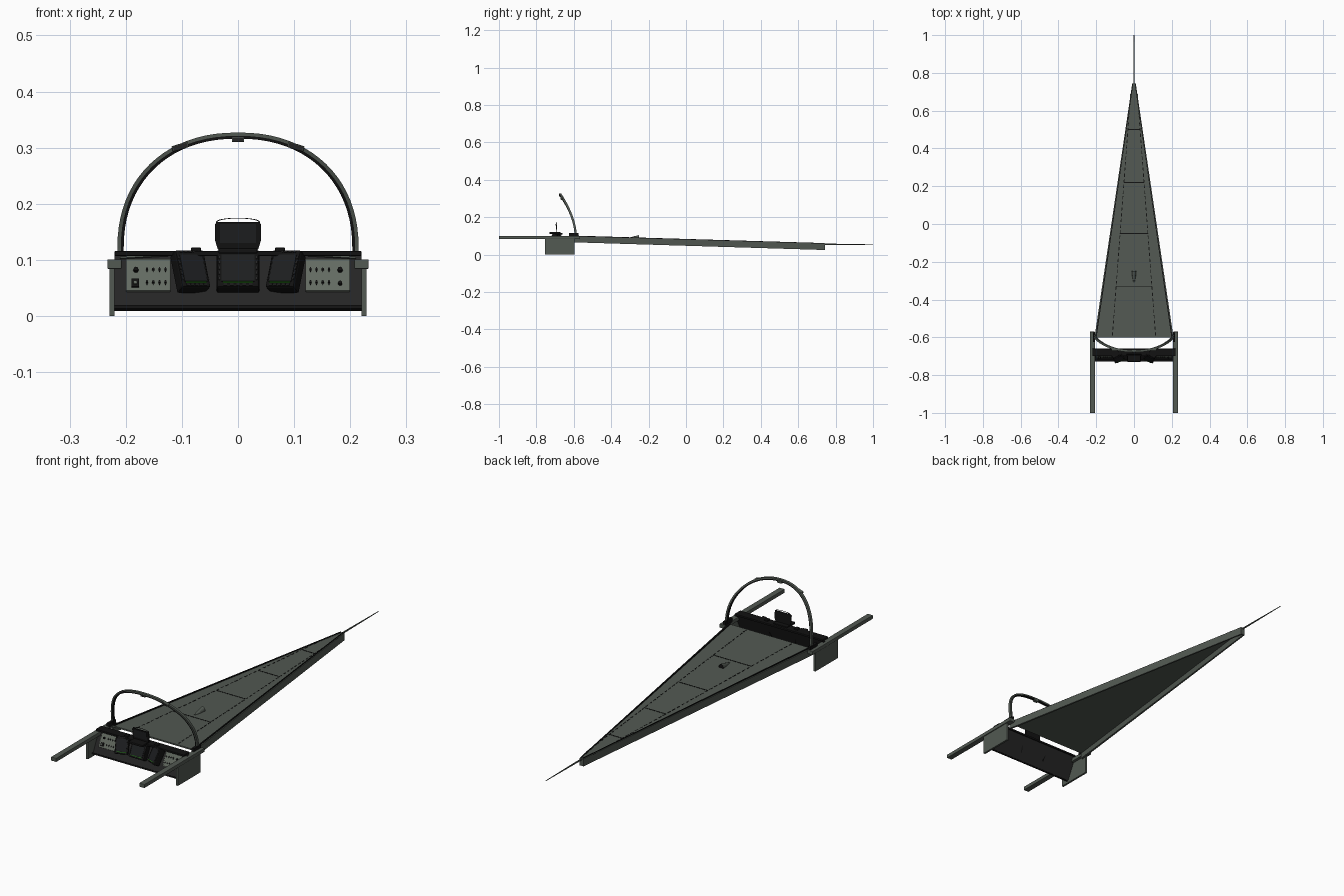
import bpy, bmesh, math
from mathutils import Vector, Matrix, Euler

if "Cube" in bpy.data.objects:
    bpy.data.objects.remove(bpy.data.objects["Cube"])


def material(name, r, g, b):
    m = bpy.data.materials.new(name)
    m.use_nodes = True
    m.diffuse_color = (r, g, b, 1)
    bsdf = m.node_tree.nodes["Principled BSDF"]
    bsdf.inputs["Base Color"].default_value = (r, g, b, 1)
    bsdf.inputs["Roughness"].default_value = 0.7
    return m


GREEN = material("grey green", 0.085, 0.1, 0.085)
CONSOLE = material("light grey green", 0.125, 0.145, 0.12)
BLACK = material("black", 0.006, 0.006, 0.006)
DARK = material("dark grey", 0.018, 0.018, 0.018)
SCREEN = material("screen grey", 0.012, 0.013, 0.014)
LIGHT = material("green light", 0.02, 0.2, 0.01)


def finish(name, bm, mat):
    bmesh.ops.recalc_face_normals(bm, faces=bm.faces)
    me = bpy.data.meshes.new(name)
    bm.to_mesh(me)
    bm.free()
    me.materials.append(mat)
    ob = bpy.data.objects.new(name, me)
    bpy.context.collection.objects.link(ob)
    return ob


def box(name, size, loc, mat, rot=(0, 0, 0), bevel=0):
    bm = bmesh.new()
    bmesh.ops.create_cube(bm, size=1)
    bmesh.ops.scale(bm, vec=size, verts=bm.verts)
    ob = finish(name, bm, mat)
    ob.location, ob.rotation_euler = loc, rot
    if bevel:
        mod = ob.modifiers.new("bevel", "BEVEL")
        mod.width, mod.segments = bevel, 2
    return ob


def loft(name, rings, mat):
    bm = bmesh.new()
    rows = [[bm.verts.new(p) for p in ring] for ring in rings]
    n = len(rows[0])
    for a, b in zip(rows, rows[1:]):
        for i in range(n):
            bm.faces.new((a[i], a[(i + 1) % n], b[(i + 1) % n], b[i]))
    bm.faces.new(rows[0])
    bm.faces.new(rows[-1])
    return finish(name, bm, mat)


def section(y, x0, x1, z0, z1):
    return [(x0, y, z0), (x1, y, z0), (x1, y, z1), (x0, y, z1)]


def knob(name, r, depth, loc, mat, rot):
    bm = bmesh.new()
    bmesh.ops.create_cone(bm, cap_ends=True, segments=12, radius1=r,
                          radius2=r * 0.8, depth=depth,
                          matrix=Matrix.Rotation(math.pi / 2, 4, "X"))
    ob = finish(name, bm, mat)
    ob.location, ob.rotation_euler = loc, rot


# Nose: thin deck with hanging side walls
BACK, TIP = -0.6, 0.74


def deck_z(y):
    return 0.097 - (y - BACK) * 0.029


def at(y, base, tip):
    return base + (tip - base) * (y - BACK) / (TIP - BACK)


loft("nose_deck", [section(BACK, -0.2, 0.2, 0.091, 0.097),
                   section(TIP, -0.006, 0.006, 0.052, 0.058)], GREEN)
box("nose_tip_cap", (0.02, 0.008, 0.033), (0, TIP, 0.0415), GREEN)
for s, side in ((1, "left"), (-1, "right")):
    loft(side + "_nose_wall", [section(BACK, s * 0.2, s * 0.209, 0.066, 0.098),
                               section(TIP, s * 0.003, s * 0.01, 0.025, 0.059)], GREEN)
    loft(side + "_nose_edge_seal", [section(BACK, s * 0.198, s * 0.204, 0.097, 0.102),
                                    section(TIP, s * 0.004, s * 0.007, 0.058, 0.062)], BLACK)
    # Dashed seams along the deck
    y = BACK + 0.01
    while y < 0.69:
        loft(side + "_deck_seam", [
            section(v, s * (at(v, 0.115, 0.014) - 0.002), s * (at(v, 0.115, 0.014) + 0.002),
                    deck_z(v), deck_z(v) + 0.0008) for v in (y, y + 0.018)], BLACK)
        y += 0.03
for y in (-0.33, -0.05, 0.22, 0.5):
    box("deck_cross_seam", (2 * at(y, 0.115, 0.014), 0.004, 0.002), (0, y, deck_z(y)), BLACK)

# Deck scoop, open toward the tip
rings = []
for y, w, h in ((-0.31, 0.003, 0.001), (-0.28, 0.009, 0.01), (-0.25, 0.012, 0.018)):
    rings.append([(w * math.cos(a), y, deck_z(y) + h * math.sin(a))
                  for a in [math.pi * i / 8 for i in range(9)]])
scoop = loft("deck_scoop", rings, GREEN)
scoop.data.materials.append(BLACK)
for p in scoop.data.polygons:
    if p.normal.y > 0.9:
        p.material_index = 1

# Tip probe
loft("nose_probe", [[(r * math.cos(i * math.pi / 4), y, 0.055 + r * math.sin(i * math.pi / 4))
                     for i in range(8)] for y, r in ((TIP, 0.004), (0.85, 0.003), (1.0, 0.0015))], GREEN)

# Side rails and side panels
for s, side in ((1, "left"), (-1, "right")):
    box(side + "_rail", (0.026, 0.43, 0.017), (s * 0.22, -0.785, 0.0925), GREEN, bevel=0.002)
    box(side + "_side_panel", (0.009, 0.16, 0.088), (s * 0.2245, -0.675, 0.044), GREEN)
    box(side + "_rail_bracket", (0.012, 0.05, 0.02), (s * 0.212, -0.6, 0.105), BLACK)

# Sloped instrument board
TILT = -math.atan2(0.048, 0.098)
ROT = (TILT, 0, 0)
OUT = Euler(ROT).to_matrix() @ Vector((0, -1, 0))


def on_board(x, z, out=0.0):
    return Vector((x, -0.72 + (z - 0.012) * 0.49, z)) + OUT * out


box("instrument_board", (0.44, 0.008, 0.108), on_board(0, 0.062, -0.004), DARK, ROT)
box("board_bottom_lip", (0.44, 0.012, 0.006), on_board(0, 0.013, 0.002), BLACK, ROT)
box("board_hood", (0.44, 0.04, 0.009), (0, -0.68, 0.1115), BLACK, bevel=0.002)

for s, side in ((1, "left"), (-1, "right")):
    box(side + "_hood_trim", (0.1, 0.004, 0.003), on_board(s * 0.16, 0.104, 0.006),
        GREEN, (TILT, s * 0.06, 0))
    box(side + "_hood_knob", (0.018, 0.02, 0.008), (s * 0.075, -0.685, 0.118), BLACK, bevel=0.002)

    # Switch console
    box(side + "_console", (0.08, 0.006, 0.064), on_board(s * 0.16, 0.071, 0.003),
        CONSOLE, ROT, 0.002)
    knob(side + "_console_dial", 0.005, 0.008, on_board(s * 0.182, 0.079, 0.008), BLACK, ROT)
    if s > 0:
        knob("left_lower_dial", 0.004, 0.008, on_board(0.182, 0.055, 0.008), BLACK, ROT)
    else:
        box("right_gauge", (0.014, 0.006, 0.016), on_board(-0.183, 0.055, 0.007), BLACK, ROT)
        knob("right_gauge_face", 0.004, 0.004, on_board(-0.183, 0.055, 0.011), CONSOLE, ROT)
    for z in (0.08, 0.057):
        for i in range(4):
            x = s * (0.129 + i * 0.011)
            box(side + "_switch_slot", (0.0015, 0.002, 0.009), on_board(x, z, 0.0065), BLACK, ROT)
            box(side + "_switch", (0.004, 0.005, 0.003), on_board(x, z, 0.008), DARK, ROT)


# Display units: frame, glass, bezel keys and lit strip
def display(name, x, z, out, w, h, turn):
    rot = Euler((TILT, 0, turn))
    m = rot.to_matrix()
    c = on_board(x, z, out)

    def part(label, size, u, v, depth, mat, bevel=0):
        box(name + label, size, c + m @ Vector((u, -depth, v)), mat, rot, bevel)

    part("_frame", (w, 0.028, h), 0, 0, 0, BLACK, 0.004)
    part("_glass", (w * 0.78, 0.002, h * 0.72), 0, 0, 0.0145, SCREEN)
    part("_lit_strip", (w * 0.7, 0.002, 0.0022), 0, -h * 0.385, 0.0145, LIGHT)
    for i in range(-2, 3):
        for s in (-1, 1):
            part("_side_key", (0.003, 0.003, 0.005), s * w * 0.44, i * h * 0.14, 0.0145, DARK)
            part("_row_key", (0.006, 0.003, 0.003), i * w * 0.15, s * h * 0.44, 0.0145, DARK)


display("centre_display", 0, 0.074, 0.012, 0.076, 0.074, 0)
display("left_display", 0.085, 0.073, 0.014, 0.056, 0.074, -0.42)
display("right_display", -0.085, 0.073, 0.014, 0.056, 0.074, 0.42)

# Sight plate above the hood with a thin wire hoop
box("sight_base", (0.07, 0.06, 0.01), (0, -0.7, 0.116), BLACK, bevel=0.003)
loft("sight_plate", [[(x, y - (z - 0.12) * 0.05, z) for x, z in
                      ((-0.036, 0.119), (0.036, 0.119), (0.041, 0.135), (0.041, 0.163),
                       (0.037, 0.168), (-0.037, 0.168), (-0.041, 0.163), (-0.041, 0.135))]
                     for y in (-0.693, -0.689)], BLACK)
box("sight_glass", (0.064, 0.001, 0.034), (0, -0.6955, 0.147), SCREEN, (0.05, 0, 0))
hoop = []
for i in range(13):
    a = math.pi * i / 12
    x, z = 0.04 * math.cos(a), 0.164 + 0.011 * math.sin(a) ** 0.6
    hoop.append([(x, -0.693, z), (x, -0.691, z), (x * 0.97, -0.691, z - 0.0012),
                 (x * 0.97, -0.693, z - 0.0012)])
loft("sight_hoop", hoop, BLACK)


# Canopy arch, leaning back over the board
def arch_y(z):
    return -0.59 - 0.085 * max(0, (z - 0.1) / 0.23) ** 1.8


def arch(name, r0, r1, half, mat):
    path = [(0.215, 0.095)]
    for i in range(41):
        c, s = math.cos(math.pi * i / 40), max(0, math.sin(math.pi * i / 40))
        path.append((math.copysign(abs(c) ** 0.91, c) * 0.215, 0.12 + 0.207 * s ** 0.91))
    path.append((-0.215, 0.095))
    rings = []
    for x, z in path:
        y, ring = arch_y(z), []
        for r, dy in ((r0, -half), (r0, half), (r1, half), (r1, -half)):
            k = 1 - r / 0.21
            ring.append((x * k, y + dy, 0.12 + (z - 0.12) * k if z > 0.12 else z))
        rings.append(ring)
    loft(name, rings, mat)


arch("canopy_arch", 0, 0.006, 0.006, GREEN)
arch("canopy_arch_lining", 0.006, 0.011, 0.005, BLACK)
for x, z, turn in ((-0.103, 0.302, -0.3), (0, 0.315, 0), (0.103, 0.302, 0.3)):
    w = 0.03 if x else 0.022
    box("arch_mirror", (w, 0.014, 0.01), (x, arch_y(z) - 0.006, z), GREEN, (0, turn, 0), 0.002)
    box("arch_mirror_face", (w * 0.85, 0.002, 0.007), (x, arch_y(z) - 0.0135, z), DARK, (0, turn, 0))
